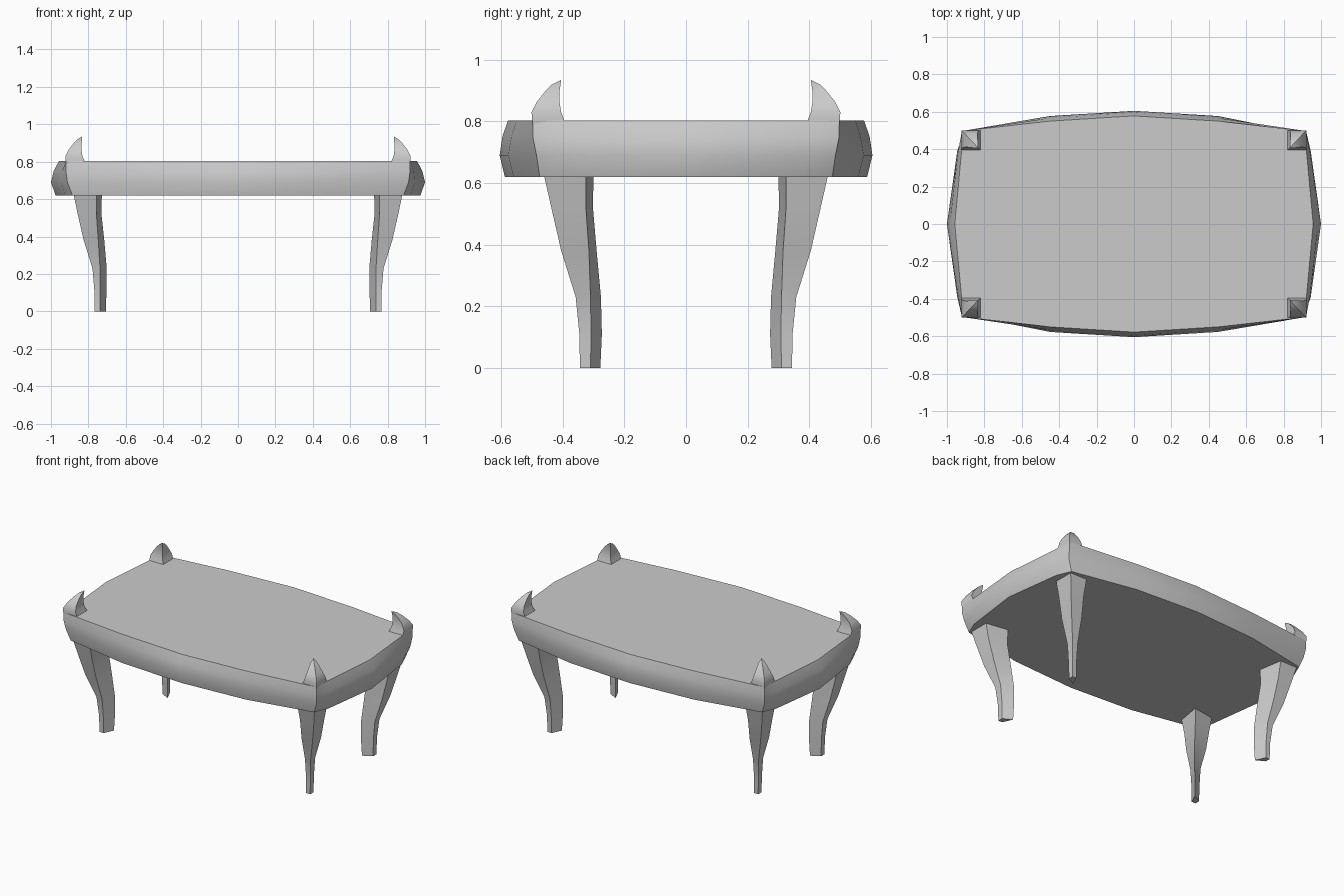
import bpy, bmesh, math

if "Cube" in bpy.data.objects:
    bpy.data.objects.remove(bpy.data.objects["Cube"])


def loft(name, rings, mirror=False):
    """Skin equal-length rings of points and cap both ends."""
    bm = bmesh.new()
    rows = [[bm.verts.new(p) for p in ring] for ring in rings]
    n = len(rows[0])
    for a, b in zip(rows, rows[1:]):
        for i in range(n):
            j = (i + 1) % n
            bm.faces.new((a[i], a[j], b[j], b[i]))
    bm.faces.new(rows[0][::-1])
    bm.faces.new(rows[-1])
    bmesh.ops.remove_doubles(bm, verts=bm.verts, dist=0.0005)
    bmesh.ops.recalc_face_normals(bm, faces=bm.faces)
    me = bpy.data.meshes.new(name)
    bm.to_mesh(me)
    bm.free()
    ob = bpy.data.objects.new(name, me)
    bpy.context.collection.objects.link(ob)
    bpy.ops.object.select_all(action='DESELECT')
    ob.select_set(True)
    bpy.context.view_layer.objects.active = ob
    bpy.ops.object.shade_smooth_by_angle(angle=math.radians(35))
    if mirror:
        m = ob.modifiers.new("four_corners", 'MIRROR')
        m.use_axis = (True, True, False)
        m.use_mirror_merge = False
    return ob


def full_ring(quarter, z):
    """Expand a quarter outline (from +x axis to +y axis) to a closed ring."""
    half = quarter + [(-x, y) for x, y in quarter[-2::-1]]
    return [(x, y, z) for x, y in half + [(x, -y) for x, y in half[-2:0:-1]]]


# Table top with bulging apron
loft("table_top", [
    full_ring([(0.975, 0), (0.925, 0.38), (0.885, 0.475), (0.45, 0.56), (0, 0.588)], 0.62),
    full_ring([(1.0, 0), (0.945, 0.39), (0.912, 0.485), (0.45, 0.577), (0, 0.605)], 0.69),
    full_ring([(0.985, 0), (0.94, 0.39), (0.92, 0.497), (0.45, 0.567), (0, 0.596)], 0.75),
    full_ring([(0.958, 0), (0.922, 0.39), (0.92, 0.497), (0.45, 0.55), (0, 0.578)], 0.803),
])

# Curved corner horns: z, outer x, outer y, inner x, inner y
horn = [(0.79, 0.92, 0.498, 0.815, 0.39), (0.83, 0.923, 0.501, 0.832, 0.405),
        (0.865, 0.905, 0.483, 0.837, 0.411), (0.9, 0.878, 0.455, 0.836, 0.41),
        (0.92, 0.858, 0.435, 0.834, 0.407), (0.935, 0.833, 0.405, 0.833, 0.405)]
loft("corner_horns", [[(X, Y, z), (x, Y, z), (x, y, z), (X, y, z)]
                      for z, X, Y, x, y in horn], True)

# Cabriole legs: z, outer x, outer y, side x, side y, inner x, inner y
leg = [(0.63, 0.88, 0.462, 0.755, 0.325, 0.728, 0.3),
       (0.52, 0.857, 0.437, 0.757, 0.325, 0.73, 0.302),
       (0.38, 0.825, 0.405, 0.747, 0.315, 0.715, 0.29),
       (0.23, 0.778, 0.358, 0.738, 0.31, 0.702, 0.276),
       (0.11, 0.768, 0.346, 0.737, 0.308, 0.703, 0.273),
       (0.0, 0.766, 0.344, 0.737, 0.31, 0.707, 0.278)]
loft("legs", [[(X, Y, z), (sx, Y, z), (x, y, z), (X, sy, z)]
              for z, X, Y, sx, sy, x, y in leg], True)
